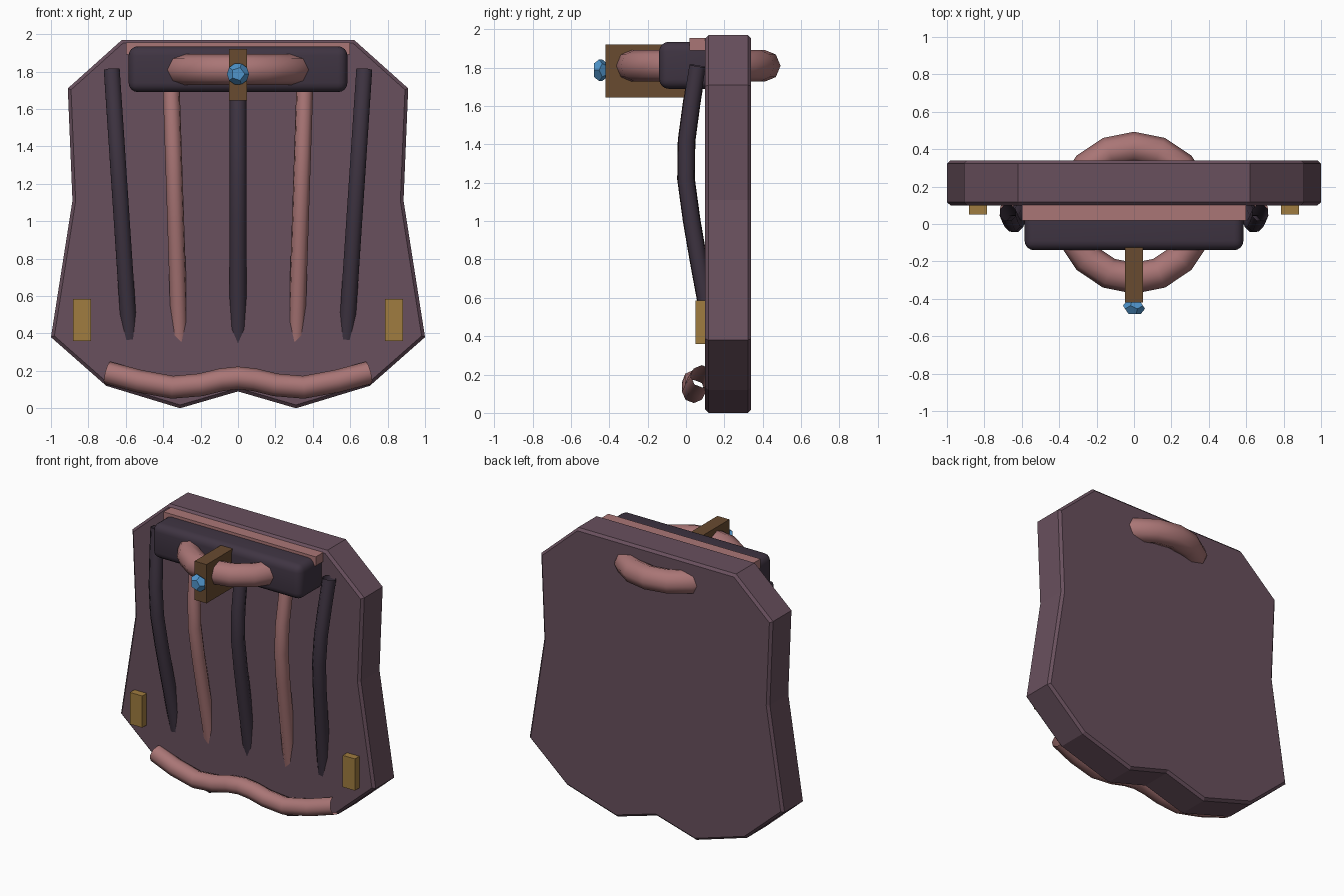
import bpy, bmesh
from math import radians
from mathutils import Vector

if "Cube" in bpy.data.objects:
    bpy.data.objects.remove(bpy.data.objects["Cube"])


def material(name, r, g, b):
    m = bpy.data.materials.new(name)
    m.diffuse_color = (r, g, b, 1)
    m.use_nodes = True
    m.node_tree.nodes["Principled BSDF"].inputs["Base Color"].default_value = m.diffuse_color
    return m


PLUM = material("plum", 0.14, 0.08, 0.11)
PINK = material("pink", 0.40, 0.18, 0.18)
DARK = material("dark", 0.05, 0.035, 0.055)
BROWN = material("brown", 0.14, 0.07, 0.03)
GOLD = material("gold", 0.35, 0.20, 0.05)
BLUE = material("blue", 0.08, 0.30, 0.60)


def add_mesh(name, bm, mat):
    bmesh.ops.recalc_face_normals(bm, faces=bm.faces)
    mesh = bpy.data.meshes.new(name)
    bm.to_mesh(mesh)
    bm.free()
    ob = bpy.data.objects.new(name, mesh)
    bpy.context.collection.objects.link(ob)
    mesh.materials.append(mat)
    return ob


def box(name, lo, hi, mat, bevel=0, segments=1):
    bm = bmesh.new()
    bmesh.ops.create_cube(bm, size=1)
    for v in bm.verts:
        v.co = Vector([l + (c + 0.5) * (h - l) for l, h, c in zip(lo, hi, v.co)])
    if bevel:
        bmesh.ops.bevel(bm, geom=bm.edges[:], offset=bevel, segments=segments,
                        profile=0.5, affect='EDGES')
    ob = add_mesh(name, bm, mat)
    if segments > 1:
        for p in ob.data.polygons:
            p.use_smooth = True
    return ob


def tube(name, points, radius, mat):
    """Open-ended round tube along a path."""
    cu = bpy.data.curves.new(name, 'CURVE')
    cu.dimensions = '3D'
    cu.bevel_depth = radius
    cu.bevel_resolution = 2
    sp = cu.splines.new('POLY')
    sp.points.add(len(points) - 1)
    for p, co in zip(sp.points, points):
        p.co = (*co, 1)
    sp.use_smooth = True
    cu.materials.append(mat)
    ob = bpy.data.objects.new(name, cu)
    bpy.context.collection.objects.link(ob)
    return ob


# Main panel: half outline mirrored, extruded in y, chamfered front and back rims
half = [(0.62, 1.97), (0.91, 1.71), (0.885, 1.11), (1.0, 0.38), (0.705, 0.12), (0.31, 0.0)]
outline = half + [(0, 0.09)] + [(-x, z) for x, z in reversed(half)]
bm = bmesh.new()
face = bm.faces.new([bm.verts.new((x, 0.10, z)) for x, z in outline])
ext = bmesh.ops.extrude_face_region(bm, geom=[face])
for v in ext["geom"]:
    if isinstance(v, bmesh.types.BMVert):
        v.co.y = 0.34
rims = [e for e in bm.edges if abs(e.verts[0].co.y - e.verts[1].co.y) < 1e-4]
bmesh.ops.recalc_face_normals(bm, faces=bm.faces)
bmesh.ops.bevel(bm, geom=rims, offset=0.017, segments=1, profile=0.5, affect='EDGES')
add_mesh("panel", bm, PLUM)

# Top bar and the strip behind it
box("top_bar", (-0.585, -0.14, 1.69), (0.585, 0.16, 1.935), DARK, 0.05, 4)
box("top_strip", (-0.598, 0.018, 1.89), (0.598, 0.14, 1.955), PINK)

# Ring passing through the bar and panel
bpy.ops.mesh.primitive_torus_add(major_segments=16, minor_segments=8, major_radius=0.35,
                                 minor_radius=0.083, location=(0, 0.06, 1.81))
ring = bpy.context.object
ring.name = "ring"
ring.data.materials.append(PINK)
bpy.ops.object.shade_smooth()

# Clasp and its gem (dodecahedron: hull of icosahedron face centres)
box("clasp", (-0.047, -0.42, 1.645), (0.047, 0.01, 1.92), BROWN)
ico = bmesh.new()
bmesh.ops.create_icosphere(ico, subdivisions=1, radius=1)
bm = bmesh.new()
for f in ico.faces:
    c = f.calc_center_median().normalized() * 0.06
    bm.verts.new((c.x, c.z * 0.75 - 0.445, c.y + 1.787))
ico.free()
bmesh.ops.convex_hull(bm, input=bm.verts[:])
bmesh.ops.dissolve_limit(bm, angle_limit=radians(3), verts=bm.verts[:], edges=bm.edges[:])
add_mesh("gem", bm, BLUE)

# Five hanging cords, bowing forward and sinking into the panel
bow = [(0.06, 1.81), (0.03, 1.62), (0.003, 1.42), (0.0, 1.22),
       (0.03, 1.0), (0.068, 0.78), (0.105, 0.58), (0.155, 0.3)]
for name, top, bottom, mat in (("outer_cord_left", -0.675, -0.575, DARK),
                               ("inner_cord_left", -0.36, -0.31, PINK),
                               ("middle_cord", 0, 0, DARK),
                               ("inner_cord_right", 0.36, 0.31, PINK),
                               ("outer_cord_right", 0.675, 0.575, DARK)):
    tube(name, [(bottom + (top - bottom) * (z - 0.3) / 1.51, y, z) for y, z in bow], 0.046, mat)

# Wavy bottom piping
wave = [(0.70, 0.085, 0.19), (0.53, 0.055, 0.145), (0.35, 0.04, 0.112),
        (0.2, 0.04, 0.125), (0.09, 0.04, 0.152)]
tube("bottom_piping", [(-x, y, z) for x, y, z in wave] + [(0, 0.04, 0.162)] + wave[::-1],
     0.061, PINK)

# Side tags
for name, x in (("tag_left", -0.835), ("tag_right", 0.835)):
    box(name, (x - 0.048, 0.05, 0.36), (x + 0.048, 0.14, 0.585), GOLD)
